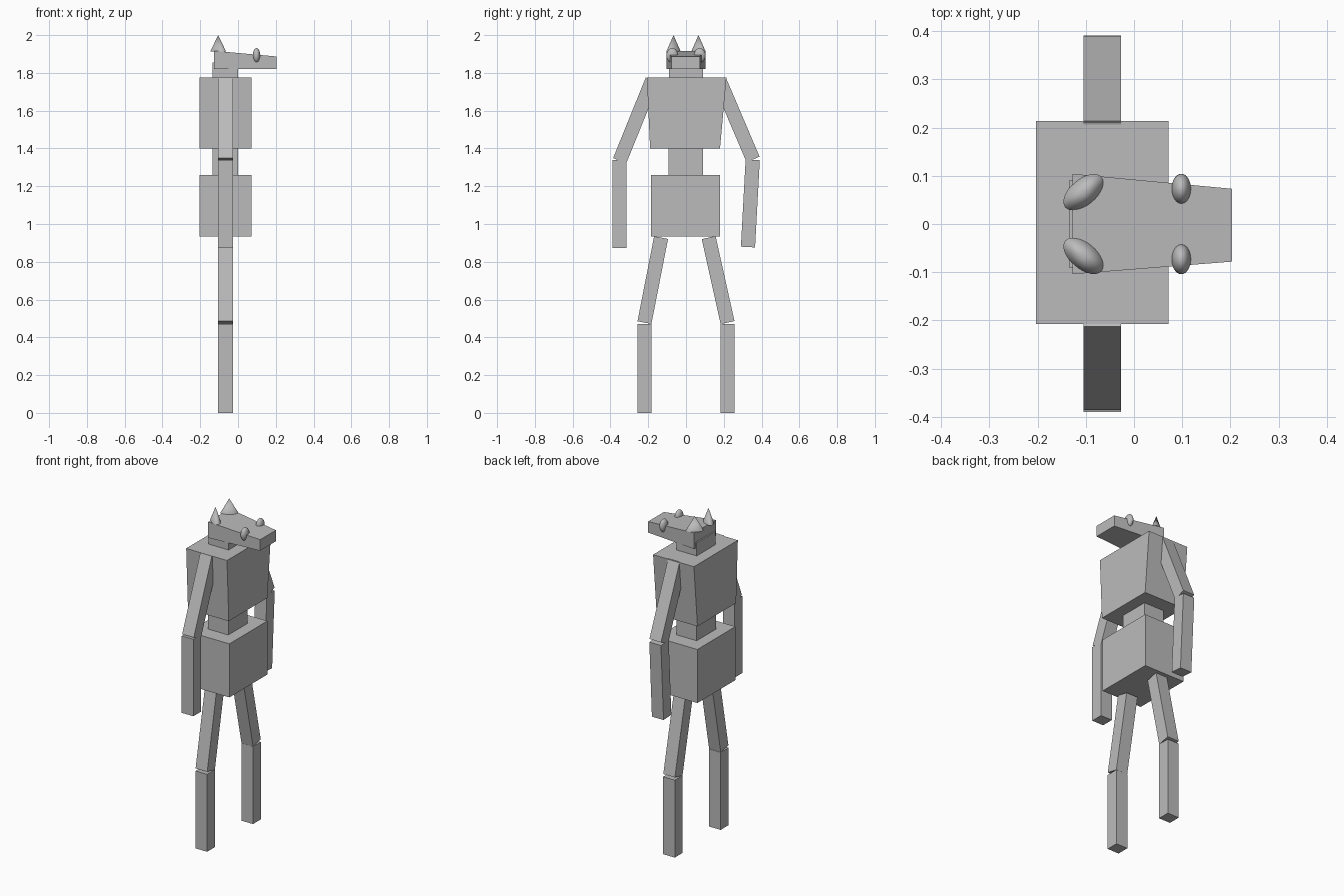
import bpy, bmesh, math
from mathutils import Vector, Matrix

if "Cube" in bpy.data.objects:
    bpy.data.objects.remove(bpy.data.objects["Cube"])

grey = bpy.data.materials.new("plain grey")
grey.diffuse_color = (0.5, 0.5, 0.5, 1)
grey.use_nodes = True
grey.node_tree.nodes["Principled BSDF"].inputs["Base Color"].default_value = grey.diffuse_color


def finish(name, bm, smooth=False):
    bmesh.ops.recalc_face_normals(bm, faces=bm.faces[:])
    mesh = bpy.data.meshes.new(name)
    bm.to_mesh(mesh)
    bm.free()
    mesh.materials.append(grey)
    ob = bpy.data.objects.new(name, mesh)
    bpy.context.collection.objects.link(ob)
    for p in mesh.polygons:
        p.use_smooth = smooth and len(p.vertices) < 5
    return ob


def box(name, x, y, z, shape=None):
    """Box between the given (low, high) ranges; shape adjusts each corner."""
    bm = bmesh.new()
    bmesh.ops.create_cube(bm, size=1)
    for v in bm.verts:
        high = [c > 0 for c in v.co]
        v.co = Vector((x[high[0]], y[high[1]], z[high[2]]))
        if shape:
            shape(v.co, high)
    return finish(name, bm)


def limb(name, top, bottom, width=0.075):
    """Square bar in the y-z plane between two (y, z) points."""
    a, b = Vector((-0.066, *top)), Vector((-0.066, *bottom))
    d = (a - b).normalized()
    side = Vector((1, 0, 0)).cross(d)
    bm = bmesh.new()
    bmesh.ops.create_cube(bm, size=1)
    for v in bm.verts:
        s = v.co.copy()
        v.co = ((a + b) / 2 + d * s.z * (a - b).length
                + side * s.y * width + Vector((s.x * 0.078, 0, 0)))
    return finish(name, bm)


# Body: the chest narrows towards the waist
def taper_chest(co, high):
    if not high[2]:
        co.y = 0.18 if high[1] else -0.19


box("chest", (-0.203, 0.071), (-0.207, 0.214), (1.40, 1.775), taper_chest)
box("waist", (-0.135, 0.0), (-0.093, 0.09), (1.26, 1.40))
box("pelvis", (-0.203, 0.071), (-0.184, 0.181), (0.935, 1.26))
box("neck", (-0.135, 0.0), (-0.09, 0.09), (1.775, 1.855))


# Head: the muzzle is narrower and lower than the back
def taper_head(co, high):
    if high[0]:
        co.y = 0.073 if high[1] else -0.078
        if high[2]:
            co.z = 1.887


box("head", (-0.127, 0.203), (-0.104, 0.104), (1.82, 1.917), taper_head)

# Arms and legs, (y, z) of each end
limb("left_upper_arm", (0.176, 1.762), (0.355, 1.342))
limb("left_forearm", (0.353, 1.34), (0.328, 0.878))
limb("right_upper_arm", (-0.178, 1.762), (-0.351, 1.335))
limb("right_forearm", (-0.352, 1.34), (-0.352, 0.873))
limb("left_thigh", (0.12, 0.928), (0.22, 0.478))
limb("left_shin", (0.22, 0.47), (0.22, 0.0))
limb("right_thigh", (-0.132, 0.928), (-0.22, 0.478))
limb("right_shin", (-0.22, 0.47), (-0.22, 0.0))

# Ears: flattened cones turned outwards; eyes: upright ellipsoids
for side, word in ((1, "left"), (-1, "right")):
    bm = bmesh.new()
    bmesh.ops.create_cone(bm, cap_ends=True, segments=32, radius1=1, radius2=0, depth=1)
    bmesh.ops.transform(bm, verts=bm.verts, matrix=(
        Matrix.Translation((-0.105, 0.066 * side, 1.957))
        @ Matrix.Rotation(math.radians(40) * side, 4, 'Z')
        @ Matrix.Diagonal((0.049, 0.027, 0.086, 1))))
    finish(word + "_ear", bm, True)

    bm = bmesh.new()
    bmesh.ops.create_uvsphere(bm, u_segments=32, v_segments=16, radius=1)
    bmesh.ops.transform(bm, verts=bm.verts, matrix=(
        Matrix.Translation((0.098, 0.073 * side, 1.892))
        @ Matrix.Diagonal((0.02, 0.031, 0.039, 1))))
    finish(word + "_eye", bm, True)
